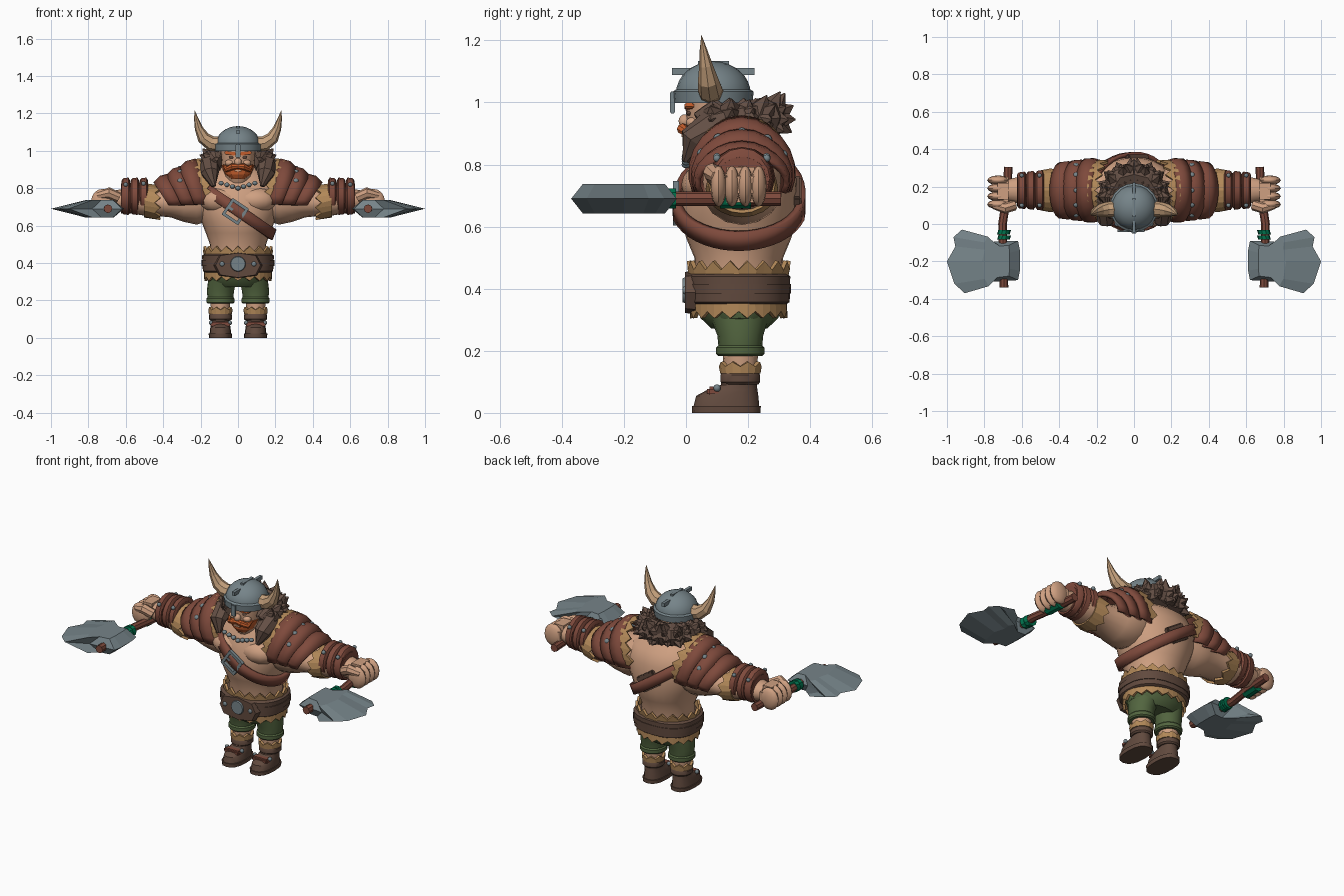
import bpy, bmesh, math, random
from mathutils import Vector, Matrix, Euler

random.seed(4)
if "Cube" in bpy.data.objects:
    bpy.data.objects.remove(bpy.data.objects["Cube"])


def material(name, *rgb):
    m = bpy.data.materials.new(name)
    m.use_nodes = True
    m.diffuse_color = (*rgb, 1)
    m.node_tree.nodes["Principled BSDF"].inputs["Base Color"].default_value = (*rgb, 1)
    return m


skin = material("skin", .62, .35, .22)
horn = material("horn", .55, .35, .2)
steel = material("steel", .18, .23, .25)
leather = material("red leather", .21, .068, .045)
brown = material("dark leather", .12, .068, .048)
fur = material("brown fur", .13, .08, .06)
green = material("green cloth", .085, .13, .05)
orange = material("orange hair", .55, .11, .025)
tan = material("tan fur", .45, .25, .1)
emerald = material("emerald wrap", .0, .17, .075)


def finish(name, bm, mat, mirror=False, solid=0, smooth=True):
    bmesh.ops.recalc_face_normals(bm, faces=bm.faces)
    mesh = bpy.data.meshes.new(name)
    bm.to_mesh(mesh)
    bm.free()
    mesh.materials.append(mat)
    ob = bpy.data.objects.new(name, mesh)
    bpy.context.collection.objects.link(ob)
    if smooth:
        bpy.ops.object.select_all(action='DESELECT')
        ob.select_set(True)
        bpy.context.view_layer.objects.active = ob
        bpy.ops.object.shade_smooth_by_angle(angle=math.radians(35))
    if solid:
        mod = ob.modifiers.new("thickness", 'SOLIDIFY')
        mod.thickness, mod.offset = solid, 0
    if mirror:
        ob.modifiers.new("mirror", 'MIRROR')
    return ob


def skin_rings(bm, rings, closed=True, cap=True):
    rings = [[bm.verts.new(p) for p in ring] for ring in rings]
    n = len(rings[0])
    for low, high in zip(rings, rings[1:]):
        for i in range(n if closed else n - 1):
            j = (i + 1) % n
            bm.faces.new((low[i], low[j], high[j], high[i]))
    if cap and closed:
        bm.faces.new(rings[0])
        bm.faces.new(rings[-1])


def loft(name, rows, mat, axis='z', n=16, arc=None, power=1, zig=0, lean=0, cap=True, **kw):
    """Rows are (position on axis, centre a, centre b, radius a, radius b)."""
    start, end = arc or (0, 360)
    rings = []
    for k, (t, a, b, ra, rb) in enumerate(rows):
        ring = []
        for i in range(n):
            ang = math.radians(start + (end - start) * i / (n - 1 if arc else n))
            c, s = math.cos(ang), math.sin(ang)
            u = a + ra * math.copysign(abs(c) ** power, c)
            v = b + rb * math.copysign(abs(s) ** power, s)
            w = t - lean * (1 - s) + (zig if k == len(rows) - 1 and i % 2 else 0)
            ring.append({'z': (u, v, w), 'x': (w, u, v), 'y': (u, w, v)}[axis])
        rings.append(ring)
    bm = bmesh.new()
    skin_rings(bm, rings, not arc, cap)
    return finish(name, bm, mat, **kw)


def fringe(name, rows, zig, **kw):
    loft(name, rows, tan, zig=zig, cap=False, solid=.014, smooth=False, **kw)


def sweep(name, points, radii, mat, n=8, ref=(0, 0, 1), **kw):
    pts = [Vector(p) for p in points]
    rings = []
    for i, (p, r) in enumerate(zip(pts, radii)):
        t = (pts[min(i + 1, len(pts) - 1)] - pts[max(i - 1, 0)]).normalized()
        u = t.cross(Vector(ref)).normalized()
        v = t.cross(u)
        turn = [math.tau * k / n for k in range(n)]
        rings.append([p + (u * math.cos(a) + v * math.sin(a)) * r for a in turn])
    bm = bmesh.new()
    skin_rings(bm, rings)
    return finish(name, bm, mat, **kw)


def boxes(name, items, mat, tilt=0, bevel=0, **kw):
    bm = bmesh.new()
    for centre, size in items:
        place = Matrix.LocRotScale(Vector(centre), Euler((0, math.radians(tilt), 0)), Vector(size))
        bmesh.ops.create_cube(bm, size=1, matrix=place)
    if bevel:
        bmesh.ops.bevel(bm, geom=bm.edges[:], offset=bevel, segments=2, affect='EDGES')
    return finish(name, bm, mat, **kw)


def balls(name, centres, radii, mat, **kw):
    bm = bmesh.new()
    for c in centres:
        place = Matrix.LocRotScale(Vector(c), None, Vector(radii))
        bmesh.ops.create_uvsphere(bm, u_segments=12, v_segments=8, radius=1, matrix=place)
    return finish(name, bm, mat, **kw)


# Boots and legs
leg = .094
loft("boot_sole", [(0, leg, .13, .061, .11), (.022, leg, .13, .063, .111)], brown, power=.8, mirror=True)
loft("boot", [(.02, leg, .13, .058, .106), (.055, leg, .133, .054, .1), (.075, leg, .15, .05, .08),
              (.09, leg, .17, .046, .058), (.13, leg, .175, .05, .055)], brown, power=.85, mirror=True)
loft("boot_cuff", [(.092, leg, .175, .053, .058), (.1, leg, .175, .062, .064),
                   (.122, leg, .175, .062, .064), (.132, leg, .175, .053, .058)], brown, mirror=True)
boxes("boot_strap", [((leg, .09, .07), (.105, .045, .03))], leather, bevel=.008, mirror=True)
balls("boot_stud", [(leg + .05, .1, .08), (leg - .05, .1, .08)], (.012, .012, .012), steel, mirror=True)
loft("shin", [(.1, leg, .175, .048, .052), (.21, leg, .175, .054, .058)], skin, mirror=True)
fringe("shin_fringe", [(.128, leg, .175, .055, .058), (.15, leg, .175, .058, .062)], .015, mirror=True)

# Shorts, belt and waist fur
loft("shorts_leg", [(.21, leg, .175, .068, .07), (.25, leg, .175, .073, .074),
                    (.31, leg - .01, .172, .075, .095)], green, mirror=True)
loft("shorts_cuff", [(.183, leg, .175, .068, .07), (.19, leg, .175, .075, .078),
                     (.21, leg, .175, .075, .078), (.218, leg, .175, .068, .07)], green, mirror=True)
loft("shorts_hips", [(.272, 0, .172, .13, .09), (.305, 0, .172, .163, .125), (.36, 0, .17, .17, .145)], green)
fringe("lower_waist_fur", [(.36, 0, .168, .175, .15), (.327, 0, .17, .175, .15)], -.022, n=36)
fringe("upper_waist_fur", [(.43, 0, .168, .17, .152), (.462, 0, .17, .18, .16)], .028, n=36)
loft("belt", [(.35, 0, .168, .178, .155), (.357, 0, .168, .188, .166),
              (.44, 0, .168, .192, .168), (.448, 0, .168, .18, .157)], brown, n=24, power=.85)
loft("belt_trim", [(.385, 0, .168, .194, .17), (.415, 0, .168, .195, .171)], brown, n=24, power=.85)
loft("belt_plate", [(.03, 0, .388, .13, .07), (-.004, 0, .388, .12, .066)], brown, axis='y', n=8, power=.7)
loft("belt_medallion", [(0, 0, .395, .043, .043), (-.012, 0, .395, .038, .038)], steel, axis='y')
balls("belt_stud", [(.085, -.004, .395)], (.013, .008, .013), steel, mirror=True)

# Torso and arms
torso_rows = [(.42, 0, .17, .15, .14), (.5, 0, .17, .15, .143), (.56, 0, .17, .172, .168),
              (.62, 0, .17, .195, .187), (.7, 0, .172, .23, .188), (.78, 0, .178, .235, .175),
              (.85, 0, .185, .2, .14), (.91, 0, .16, .1, .09)]
loft("torso", torso_rows, skin, n=28)
balls("chest_muscle", [(.095, .07, .735)], (.115, .085, .07), skin, mirror=True)
arm_y = .18
loft("arm", [(.14, arm_y, .755, .12, .125), (.22, arm_y, .735, .135, .13), (.29, arm_y, .73, .125, .11),
             (.36, arm_y, .722, .105, .078), (.42, arm_y, .722, .105, .072), (.5, arm_y, .725, .095, .072),
             (.6, arm_y, .735, .075, .065), (.67, arm_y, .735, .06, .05)], skin, axis='x', mirror=True)
fringe("sleeve_fur", [(.5, arm_y, .735, .1, .085), (.445, arm_y, .722, .11, .085)], -.03,
       axis='x', n=20, mirror=True)

# Bracers built from three raised bands
loft("bracer", [(.48, arm_y, .75, .095, .085), (.625, arm_y, .745, .085, .08)], leather, axis='x', mirror=True)
for k in range(3):
    x = .482 + k * .048
    loft("bracer_band", [(x, arm_y, .755, .094, .087), (x + .008, arm_y, .757, .108 - k * .004, .1),
                         (x + .036, arm_y, .757, .104 - k * .004, .096), (x + .044, arm_y, .755, .09, .085)],
         leather, axis='x', mirror=True)
balls("bracer_stud", [(.505, .1, .825), (.6, .1, .82), (.505, .26, .825), (.6, .26, .82)],
      (.012, .012, .012), steel, mirror=True)

# Fists
boxes("palm", [((.7, .175, .735), (.12, .15, .115))], skin, bevel=.03, mirror=True)
balls("finger", [(.725, .105 + .043 * k, .73) for k in range(4)], (.06, .026, .066), skin, mirror=True)
sweep("thumb", [(.64, .1, .75), (.69, .085, .775), (.75, .1, .76)], (.028, .03, .02), skin, mirror=True)

# Layered shoulder pads
for k in range(3):
    x, r = .225 + k * .068, .172 - k * .027
    loft("shoulder_plate", [(x, arm_y, .778 - k * .012, .15 - k * .008, r),
                            (x + .05, arm_y, .775 - k * .012, .164 - k * .008, r - .01),
                            (x + .085, arm_y, .765 - k * .012, .163 - k * .01, r - .035)],
         leather, axis='x', n=15, arc=(-22, 202), lean=.055, solid=.018, mirror=True)
balls("shoulder_stud", [(.31, arm_y + .15 * math.cos(a), .765 + .138 * math.sin(a))
                        for a in (.5, 1, math.pi / 2, 2.1, 2.6)], (.016, .016, .016), steel, mirror=True)
fringe("shoulder_fur", [(.25, arm_y, .78, .155, .165), (.21, arm_y, .78, .155, .172)], -.035,
       axis='x', n=21, arc=(-15, 195), lean=.05, mirror=True)

# Chest strap wrapped round the torso on a slant


def torso_at(z):
    for lo, hi in zip(torso_rows, torso_rows[1:]):
        if z <= hi[0]:
            f = (z - lo[0]) / (hi[0] - lo[0])
            return [p + (q - p) * f for p, q in zip(lo, hi)]
    return torso_rows[-1]


def strap_ring(shift, count=40):
    ring = []
    for i in range(count):
        a = math.tau * i / count
        x = 0
        for _ in range(30):
            z = min(max(.68 + shift - .68 * x, .45), .85)
            row = torso_at(z)
            x = .5 * x + .5 * (row[3] + .015) * math.cos(a)
        ring.append((x, row[2] + (row[4] + .016) * math.sin(a), z))
    return ring


bm = bmesh.new()
skin_rings(bm, [strap_ring(-.036), strap_ring(.036)], cap=False)
finish("chest_strap", bm, leather, solid=.022)
boxes("back_pouch", [((0, .357, .69), (.13, .03, .095))], brown, tilt=34, bevel=.006)
turn = Matrix.Rotation(math.radians(34), 3, 'Y')
middle = Vector((-.015, -.032, .675))
frame = [(middle + turn @ Vector(o), s) for o, s in (
    ((-.045, 0, 0), (.016, .02, .1)), ((.045, 0, 0), (.016, .02, .1)), ((0, 0, 0), (.1, .016, .014)),
    ((0, 0, .045), (.1, .02, .016)), ((0, 0, -.045), (.1, .02, .016)))]
boxes("strap_buckle", frame, steel, tilt=34)
balls("necklace_bead", [(x / 100, 0, .8 + abs(x) * .003) for x in range(-9, 10, 3)], (.014, .014, .012), steel)

# Head, face and beard
loft("head", [(.82, 0, .1, .055, .065), (.86, 0, .09, .07, .078), (.92, 0, .09, .087, .09),
              (1.02, 0, .09, .092, .09)], skin)
balls("nose", [(0, -.004, .94)], (.02, .02, .022), skin)
balls("cheek", [(.045, .022, .935)], (.026, .022, .018), skin, mirror=True)
balls("eye", [(.035, .01, .965)], (.014, .008, .008), brown, mirror=True)
boxes("eyebrow", [((.043, .01, .987), (.06, .03, .018))], orange, tilt=-8, bevel=.004, mirror=True)
loft("beard", [(.848, 0, .04, .035, .03), (.872, 0, .05, .066, .055), (.905, 0, .06, .082, .07),
               (.925, 0, .066, .089, .066)], orange, n=12, smooth=False)
boxes("mouth", [((0, -.01, .893), (.04, .008, .01))], skin)
sweep("moustache", [(.0, -.008, .918), (.03, -.012, .915), (.06, .008, .9), (.078, .03, .925)],
      (.014, .018, .015, .004), orange, mirror=True)

# Horned helmet
dome = [math.radians(a) for a in range(0, 89, 11)]
loft("helmet_dome", [(1.03 + .102 * math.sin(a), 0, .088, .12 * math.cos(a), .12 * math.cos(a))
                     for a in dome], steel, n=20)
loft("helmet_rim", [(.998, 0, .088, .126, .126), (1.035, 0, .088, .13, .13), (1.042, 0, .088, .12, .12)],
     steel, n=20)
boxes("nose_guard", [((0, -.043, 1), (.028, .016, .07))], steel, bevel=.003)
boxes("crest_bar", [((0, .088, 1.1), (.018, .266, .022)), ((0, .088, 1.122), (.018, .1, .022))], steel)
sweep("horn", [(.1, .08, 1.035), (.145, .078, 1.04), (.185, .072, 1.07), (.21, .064, 1.12),
               (.223, .056, 1.17), (.232, .05, 1.215)], (.042, .04, .034, .022, .012, .001),
      horn, ref=(0, 1, 0), mirror=True, smooth=False)

# Fur mantle with spikes at the back
sweep("fur_mantle", [(0, .265, .95), (.07, .25, .95), (.125, .17, .94), (.148, .08, .92),
                     (.15, .025, .88), (.13, 0, .81)], (.066, .066, .06, .056, .048, .012),
      fur, mirror=True, smooth=False)
bm = bmesh.new()
for k in range(6):
    th = math.radians(6 + k * 19)
    out = Vector((math.sin(th), math.cos(th), 0))
    base = Vector((.13 * out.x, .12 + .145 * out.y, .945))
    for lift in (-.5, .0, .5, 1):
        d = (out * math.cos(lift) + Vector((random.uniform(-.3, .3), 0, math.sin(lift)))).normalized()
        size = random.uniform(.085, .11) - .004 * k
        place = Matrix.LocRotScale(base + d * size / 2, d.to_track_quat('Z', 'Y'), None)
        bmesh.ops.create_cone(bm, cap_ends=True, segments=5, radius1=.07, radius2=.002, depth=size, matrix=place)
finish("mantle_spikes", bm, fur, mirror=True, smooth=False)

# Axes: handle, wraps and bevelled blade
grip = .69
sweep("axe_handle", [(.672, .305, grip), (.68, .15, grip), (.703, 0, grip), (.7, -.12, grip),
                     (.695, -.34, grip)], [.023] * 5, leather, mirror=True)
for name, y, length in (("blade_wrap", -.055, .022), ("blade_wrap", -.084, .022), ("hand_wrap", .11, .1)):
    loft(name, [(y, .698, grip, .034, .034), (y + length, .692, grip, .034, .034)], emerald,
         axis='y', n=10, mirror=True)
outline = [(.62, -.09), (.75, -.095), (.85, -.06), (.92, -.03), (.965, -.07), (.955, -.12), (1, -.2),
           (.96, -.32), (.905, -.37), (.78, -.31), (.62, -.3), (.61, -.25), (.61, -.14)]


def blade_face(height):
    return [(.665 + (x - .61) * .38, -.2 + (y + .2) * .78, grip + height) for x, y in outline]


bm = bmesh.new()
skin_rings(bm, [blade_face(-.047), [(x, y, grip) for x, y in outline], blade_face(.047)])
finish("axe_blade", bm, steel, mirror=True, smooth=False)
